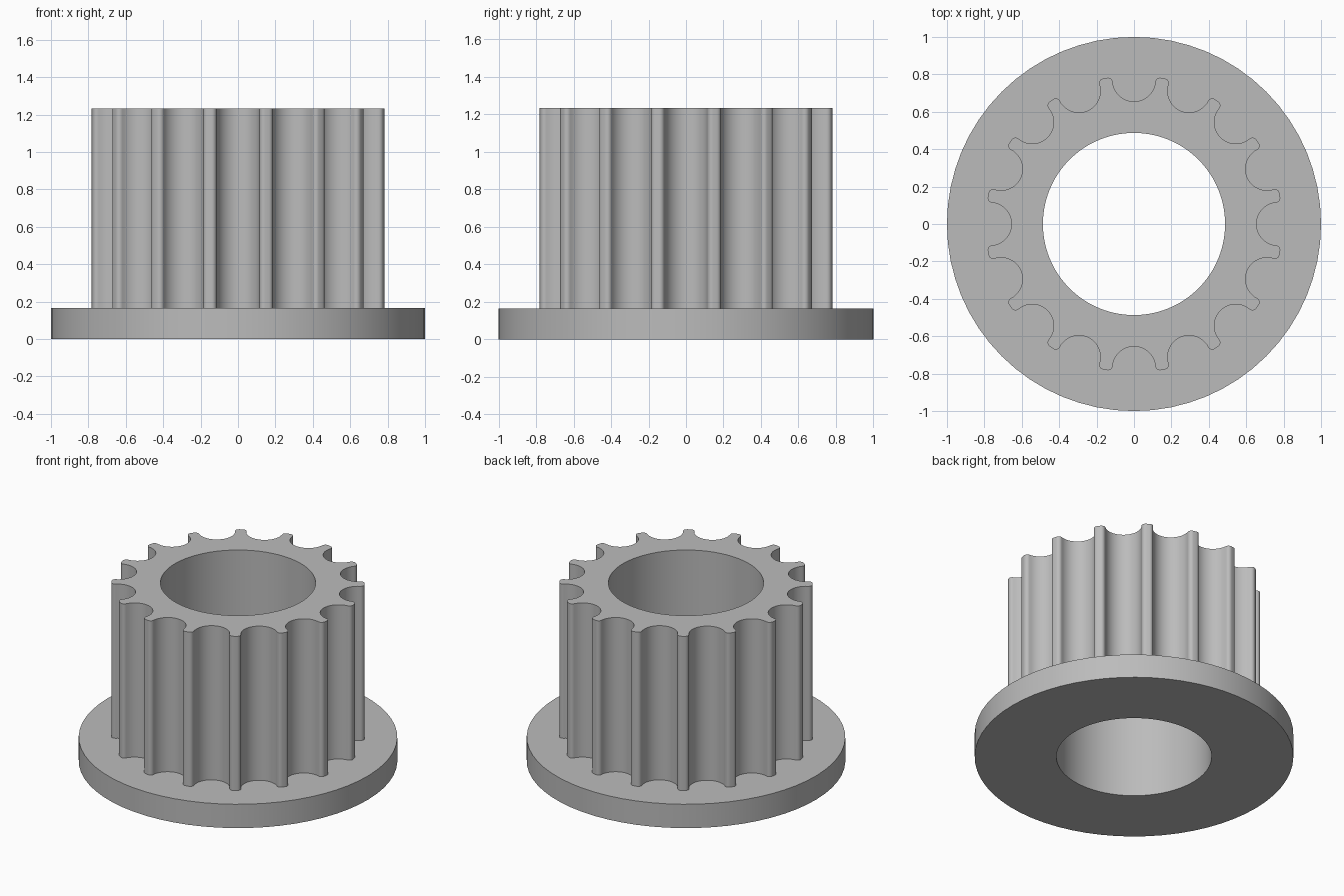
import bpy, bmesh
from math import pi, sin, cos, asin
from mathutils import Vector, Matrix

cube = bpy.data.objects.get("Cube")
if cube:
    bpy.data.objects.remove(cube, do_unlink=True)

TEETH = 16
FLANGE_R, BORE_R, TIP_R = 1.0, 0.487, 0.795
GROOVE_R, GROOVE_CENTRE = 0.115, 0.77   # round belt grooves
FILLET = 0.025                          # rounded tooth corners
FLANGE_TOP, TOP = 0.165, 1.233


def arc(centre, radius, start, end, steps):
    return [centre + radius * Vector((cos(a), sin(a)))
            for a in (start + (end - start) * i / steps for i in range(steps + 1))]


def circle(radius, count):
    return arc(Vector((0, 0)), radius, 0, 2 * pi, count)[:-1]


def tooth_profile():
    # Half a groove lying on +x: hollow arc, then a fillet tangent to the tip circle
    hub = TIP_R - FILLET
    swing = 2 * asin((GROOVE_R + FILLET) / (2 * hub))
    groove = Vector((GROOVE_CENTRE, 0))
    corner = hub * Vector((cos(swing), sin(swing)))
    touch = (corner - groove).angle_signed(Vector((1, 0)))
    half = arc(groove, GROOVE_R, pi, touch, 12)
    half += arc(corner, FILLET, touch + pi, swing, 6)[1:] if touch + pi < swing else \
        arc(corner, FILLET, touch - pi, swing, 6)[1:]
    pitch = [Vector((p.x, -p.y)) for p in reversed(half[1:])] + half
    return [Matrix.Rotation(2 * pi * k / TEETH, 2) @ p for k in range(TEETH) for p in pitch]


bm = bmesh.new()


def ring(points, z):
    verts = [bm.verts.new((p.x, p.y, z)) for p in points]
    return [bm.edges.new((v, verts[(i + 1) % len(verts)])) for i, v in enumerate(verts)]


def wall(lower, upper):
    for a, b in zip(lower, upper):
        bm.faces.new((a.verts[0], a.verts[1], b.verts[1], b.verts[0]))


def cap(outer, inner, up):
    bmesh.ops.triangle_fill(bm, edges=outer + inner, use_beauty=True, normal=(0, 0, up))


bore, teeth, rim = circle(BORE_R, 96), tooth_profile(), circle(FLANGE_R, 64)
bore_low, bore_high = ring(bore, 0), ring(bore, TOP)
teeth_low, teeth_high = ring(teeth, FLANGE_TOP), ring(teeth, TOP)
rim_low, rim_high = ring(rim, 0), ring(rim, FLANGE_TOP)

# Flange, toothed body and through bore as one solid
wall(rim_low, rim_high)
wall(teeth_low, teeth_high)
wall(bore_low, bore_high)
cap(rim_low, bore_low, -1)
cap(rim_high, teeth_low, 1)
cap(teeth_high, bore_high, 1)
bmesh.ops.recalc_face_normals(bm, faces=bm.faces[:])

mesh = bpy.data.meshes.new("flanged_toothed_pulley")
bm.to_mesh(mesh)
bm.free()
pulley = bpy.data.objects.new("flanged_toothed_pulley", mesh)
bpy.context.collection.objects.link(pulley)

# Plain grey material
grey = bpy.data.materials.new("plain grey")
grey.use_nodes = True
colour = (0.5, 0.5, 0.5, 1)
grey.diffuse_color = colour
grey.node_tree.nodes["Principled BSDF"].inputs["Base Color"].default_value = colour
mesh.materials.append(grey)

bpy.context.view_layer.objects.active = pulley
pulley.select_set(True)
bpy.ops.object.shade_smooth_by_angle(angle=pi / 6)
